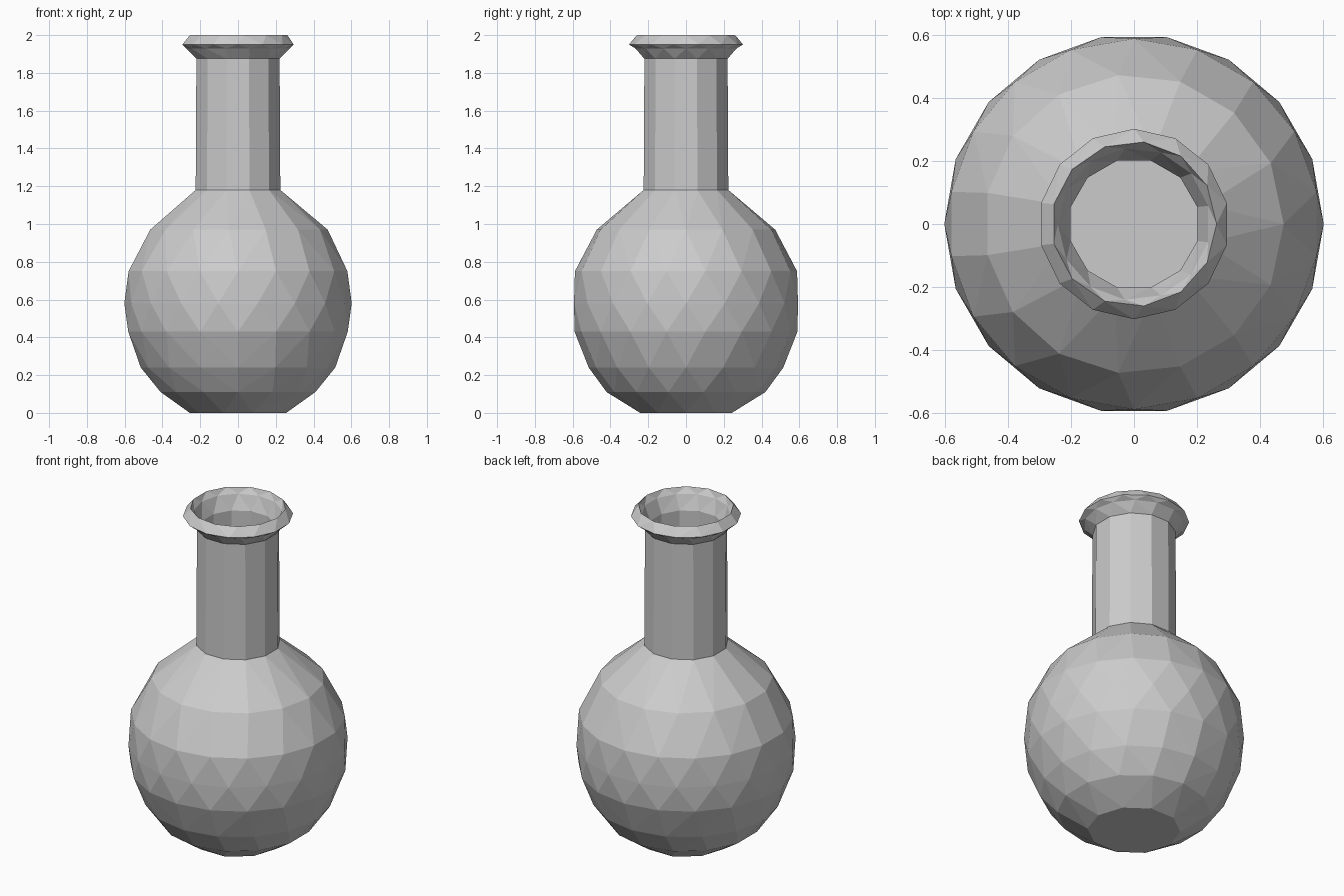
import bpy, bmesh, math

if "Cube" in bpy.data.objects:
    bpy.data.objects.remove(bpy.data.objects["Cube"])


def ring(bm, r, z, n, turn):
    # Ring of n vertices, turned by a fraction of one side
    verts = []
    for i in range(n):
        a = 2 * math.pi * (i + turn) / n
        verts.append(((i + turn) / n, bm.verts.new((r * math.cos(a), r * math.sin(a), z))))
    return verts


def stitch(bm, low, high):
    # Triangle strip between two rings with any number of sides
    def at(rg, k):
        return rg[k % len(rg)][0] + k // len(rg)
    i = j = 0
    while i < len(low) or j < len(high):
        a, b = low[i % len(low)][1], high[j % len(high)][1]
        step_low = j >= len(high) or (i < len(low) and at(low, i + 1) <= at(high, j + 1))
        if step_low:
            i += 1
            bm.faces.new((a, low[i % len(low)][1], b))
        else:
            j += 1
            bm.faces.new((a, high[j % len(high)][1], b))


# Outer wall, rolled lip, then inner wall: radius, height, sides, turn
profile = [
    (0.255, 0.00, 10, 0.0), (0.42, 0.11, 14, 0.5), (0.515, 0.24, 16, 0.0),
    (0.59, 0.43, 18, 0.5), (0.602, 0.58, 18, 0.0), (0.588, 0.75, 18, 0.5),
    (0.475, 0.97, 15, 0.0), (0.232, 1.18, 12, 0.5),
    (0.228, 1.875, 12, 0.5),
    (0.275, 1.93, 14, 0.0), (0.302, 1.95, 14, 0.5), (0.262, 2.00, 13, 0.0),
    (0.242, 1.965, 13, 0.5), (0.208, 1.88, 12, 0.5),
    (0.208, 1.17, 12, 0.5),
    (0.45, 0.96, 14, 0.0), (0.57, 0.74, 16, 0.5), (0.57, 0.43, 16, 0.0),
    (0.40, 0.13, 12, 0.5), (0.22, 0.02, 10, 0.0),
]

bm = bmesh.new()
rings = [ring(bm, *p) for p in profile]
for lower, upper in zip(rings, rings[1:]):
    stitch(bm, lower, upper)

# Flat base outside and inside
for end in (rings[0], rings[-1]):
    bm.faces.new([v for _, v in end])
bmesh.ops.recalc_face_normals(bm, faces=bm.faces)

mesh = bpy.data.meshes.new("round_flask")
bm.to_mesh(mesh)
bm.free()
flask = bpy.data.objects.new("round_flask", mesh)
bpy.context.collection.objects.link(flask)
